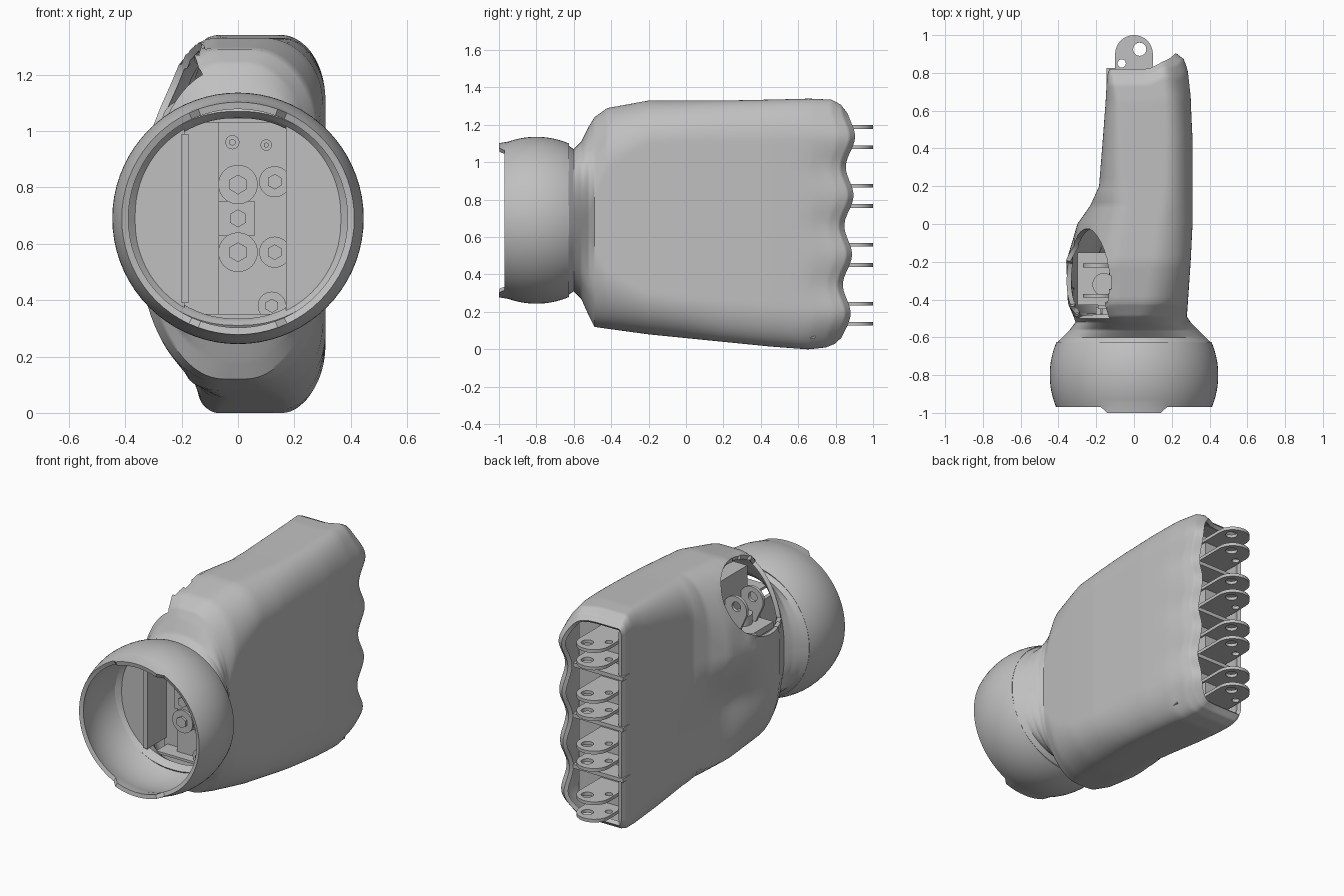
import bpy, bmesh, math
from mathutils import Vector, Matrix

cube = bpy.data.objects.get("Cube")
if cube:
    bpy.data.objects.remove(cube, do_unlink=True)

grey = bpy.data.materials.new("shell grey")
grey.use_nodes = True
tone = (0.527, 0.527, 0.527, 1)
grey.diffuse_color = tone
grey.node_tree.nodes["Principled BSDF"].inputs["Base Color"].default_value = tone

MID = 0.69       # height of the wrist axis
PITCH = 0.315    # finger spacing
FIRST = 0.19     # height of the lowest finger
parts = []


def smooth(t):
    t = min(max(t, 0), 1)
    return t * t * (3 - 2 * t)


def link(name, mesh):
    mesh.materials.clear()
    mesh.materials.append(grey)
    ob = bpy.data.objects.new(name, mesh)
    bpy.context.collection.objects.link(ob)
    parts.append(ob)
    return ob


def add(name, bm):
    mesh = bpy.data.meshes.new(name)
    bm.to_mesh(mesh)
    bm.free()
    return link(name, mesh)


def loft(rings):
    bm = bmesh.new()
    rows = [[bm.verts.new(p) for p in ring] for ring in rings]
    n = len(rows[0])
    for a, b in zip(rows, rows[1:]):
        for j in range(n):
            k = (j + 1) % n
            bm.faces.new((a[j], b[j], b[k], a[k]))
    return bm


def circle(y, r, n=72):
    return [(r * math.cos(math.tau * i / n), y,
             MID + r * math.sin(math.tau * i / n)) for i in range(n)]


def box(name, lo, hi):
    lo, hi = Vector(lo), Vector(hi)
    bm = bmesh.new()
    bmesh.ops.create_cube(bm, size=1, matrix=Matrix.Translation((lo + hi) / 2)
                          @ Matrix.Diagonal((*(hi - lo), 1)))
    return add(name, bm)


def cylinder(name, centre, axis, r, depth, sides=32):
    bm = bmesh.new()
    turn = Vector(axis).to_track_quat("Z", "Y").to_matrix().to_4x4()
    bmesh.ops.create_cone(bm, cap_ends=True, segments=sides, radius1=r, radius2=r,
                          depth=depth, matrix=Matrix.Translation(centre) @ turn)
    return add(name, bm)


def thicken(ob, amount):
    mod = ob.modifiers.new("wall", "SOLIDIFY")
    mod.thickness = amount
    mod.offset = -1
    graph = bpy.context.evaluated_depsgraph_get()
    mesh = bpy.data.meshes.new_from_object(ob.evaluated_get(graph))
    ob.modifiers.clear()
    ob.data = mesh


def lug(name, matrix, holes, reach=0.28, r=0.1, thick=0.02):
    """Flat hinge plate with a round tip at the origin and drilled holes."""
    arc = [(r * math.cos(math.pi * i / 16), r * math.sin(math.pi * i / 16)) for i in range(17)]
    loops = [arc + [(-r, -reach), (r, -reach)]]
    for hx, hy, hr in holes:
        loops.append([(hx + hr * math.cos(math.tau * i / 16),
                       hy + hr * math.sin(math.tau * i / 16)) for i in range(16)])
    curve = bpy.data.curves.new(name, "CURVE")
    curve.dimensions = "2D"
    curve.fill_mode = "BOTH"
    curve.extrude = thick / 2
    for pts in loops:
        spline = curve.splines.new("POLY")
        spline.points.add(len(pts) - 1)
        for p, (px, py) in zip(spline.points, pts):
            p.co = (px, py, 0, 1)
        spline.use_cyclic_u = True
    tmp = bpy.data.objects.new(name + " outline", curve)
    bpy.context.collection.objects.link(tmp)
    graph = bpy.context.evaluated_depsgraph_get()
    mesh = bpy.data.meshes.new_from_object(tmp.evaluated_get(graph))
    bpy.data.objects.remove(tmp, do_unlink=True)
    link(name, mesh).matrix_world = matrix


# Palm shell: rounded sections (y, x min, x max, z min, z max, palm rounding, back rounding)
SECTIONS = [
    (-.63, -.41, .41, .29, 1.09, .96, .96), (-.6, -.38, .38, .31, 1.07, .96, .96),
    (-.56, -.34, .34, .27, 1.11, .96, .96), (-.52, -.31, .3, .18, 1.19, .94, .92),
    (-.49, -.32, .28, .12, 1.24, .9, .85), (-.42, -.35, .285, .11, 1.29, .88, .75),
    (-.2, -.36, .3, .08, 1.33, .88, .64), (0, -.3, .31, .06, 1.33, .85, .62),
    (.1, -.23, .31, .05, 1.33, .75, .62), (.2, -.185, .31, .04, 1.33, .6, .62),
    (.45, -.165, .31, .015, 1.335, .45, .62), (.65, -.15, .3, 0, 1.34, .35, .62),
    (.74, -.145, .285, .01, 1.335, .25, .62), (.79, -.14, .265, .03, 1.31, .18, .6),
    (.82, -.13, .225, .06, 1.28, .12, .55)]


def palm_ring(y, x0, x1, z0, z1, palm, back):
    w, h = (x1 - x0) / 2, (z1 - z0) / 2
    corners = []
    for q, (sx, sz) in enumerate(((1, 1), (-1, 1), (-1, -1), (1, -1))):
        f = back if sx > 0 else palm
        rx, rz = w * f, h * f * (.55 + .45 * smooth((f - .6) / .36))
        cx, cz = x0 + w + sx * (w - rx), z0 + h + sz * (h - rz)
        corners.append([(cx + rx * math.cos((q + i / 20) * math.pi / 2),
                         cz + rz * math.sin((q + i / 20) * math.pi / 2)) for i in range(21)])
    pts = []
    for q in range(4):
        a, b = corners[q][-1], corners[(q + 1) % 4][0]
        m = 36 if q % 2 else 6
        pts += corners[q] + [(a[0] + (b[0] - a[0]) * i / m, a[1] + (b[1] - a[1]) * i / m)
                             for i in range(1, m)]
    ring = []
    for x, z in pts:
        # the thumb swelling fades sooner on the lower half
        if x < -.17 and y > -.42:
            x = -.17 + (x + .17) * (1 - smooth((.85 - z) / .4) * smooth((y + .42) / .4))
        # knuckle scallops along the back edge, a little shorter towards the bottom
        bump = .5 - .5 * math.cos(math.tau * (z - FIRST + PITCH / 2) / PITCH)
        k = smooth((y - .55) / .25) * smooth((x - .06) / .13)
        ring.append((x - .012 * k * (1 - bump), y + k * (.01 + .025 * z + .045 * bump), z))
    return ring


STEPS = 6
rings = [palm_ring(*(u + (v - u) * i / STEPS for u, v in zip(a, b)))
         for a, b in zip(SECTIONS, SECTIONS[1:]) for i in range(STEPS)]
bm = loft(rings + [palm_ring(*SECTIONS[-1])])

# Round thumb opening: remove the faces inside it and draw the rim onto a circle
axis = Vector((-.65, .4, .62)).normalized()
hole = Vector((-.27, -.28, 1.12))
HOLE_R = 0.235


def radial(p):
    d = p - hole
    return d - axis * d.dot(axis)


inside = [f for f in bm.faces if radial(f.calc_center_median()).length < HOLE_R
          and (f.calc_center_median() - hole).dot(axis) > -.2
          and f.calc_center_median().y > -.5]
bmesh.ops.delete(bm, geom=inside, context="FACES")
for v in bm.verts:
    if v.is_boundary and -.48 < v.co.y < .3:
        out = radial(v.co)
        v.co += out.normalized() * (HOLE_R - out.length)
thicken(add("palm_shell", bm), 0.025)

# Wrist ball: open spherical collar with a tab at top and bottom of the rim
rings = []
for i in range(17):
    y = -.97 + .345 * i / 16
    rings.append(circle(y, math.sqrt(.446 ** 2 - (y + .8) ** 2)))
rings[0] = [(x, -1 if abs(x) < .17 else y, z) for x, y, z in rings[0]]
thicken(add("wrist_collar", loft(rings)), 0.025)

# Flat wrist floor in two segments, either side of a rectangular recess
for name, side, edge in (("wrist_floor_left", 1, .17), ("wrist_floor_right", -1, -.19)):
    bm = bmesh.new()
    bm.faces.new([bm.verts.new(p) for p in circle(-.62, .378)])
    bmesh.ops.bisect_plane(bm, geom=bm.verts[:] + bm.edges[:] + bm.faces[:],
                           plane_co=(edge, 0, 0), plane_no=(side, 0, 0), clear_inner=True)
    thicken(add(name, bm), 0.015)
box("recess_back", (-.19, -.45, .32), (.18, -.43, 1.06))
box("recess_wall_left", (.17, -.62, .38), (.18, -.44, 1.0))
box("recess_wall_right", (-.2, -.64, .39), (-.175, -.44, .99))
box("recess_top", (-.17, -.56, 1.03), (.17, -.44, 1.045))
box("recess_bottom", (-.17, -.56, .335), (.17, -.44, .35))

# Mounting plate with bosses and bolts
box("mount_plate", (-.07, -.5, .35), (.17, -.45, 1.03))
box("mount_bridge", (-.07, -.53, .63), (.06, -.5, .75))
for i, (x, z, r) in enumerate(((0, .81, .07), (0, .57, .07), (.13, .82, .055), (.13, .57, .055),
                               (.12, .38, .05), (-.02, .96, .025), (.1, .95, .02))):
    cylinder(f"mount_boss_{i}", (x, -.52, z), (0, 1, 0), r, .05)
    cylinder(f"mount_bolt_{i}", (x, -.54, z), (0, 1, 0), r * .5, .04, 6)
cylinder("centre_bolt", (0, -.535, MID), (0, 1, 0), .032, .03, 6)

# Thumb mechanism inside the opening
box("thumb_block", (-.12, -.43, .8), (.15, -.12, 1.2))
box("thumb_floor", (-.3, -.43, .86), (-.1, -.15, .9))
for i, y in enumerate((-.38, -.22)):
    turn = Matrix.Rotation(math.radians(90), 4, "X") @ Matrix.Rotation(math.radians(25), 4, "Z")
    lug(f"thumb_lug_{i}", Matrix.Translation((-.19, y, 1.03)) @ turn, [(0, .02, .03)], .16, .08)
cylinder("thumb_pivot", (-.16, -.32, .92), (0, 0, 1), .06, .08)

# Finger end: closing wall, dividers and hinge lugs
box("finger_wall", (-.125, .66, .06), (.25, .69, 1.27))
for i in range(3):
    z = FIRST + PITCH * (i + .5)
    box(f"finger_divider_{i}", (-.145, .68, z - .012), (.2, .825, z + .012))
for i in range(4):
    z = FIRST + PITCH * i
    box(f"finger_mount_{i}", (-.09, .68, z - .045), (.09, .76, z + .045))
    for side, word in ((-1, "low"), (1, "high")):
        lug(f"finger_lug_{i}_{word}", Matrix.Translation((0, .9, z + side * .054)),
            [(.03, .025, .035), (-.065, -.05, .022)])

# Smooth shading with crisp edges
bpy.ops.object.select_all(action="DESELECT")
for ob in parts:
    ob.select_set(True)
    bpy.context.view_layer.objects.active = ob
bpy.ops.object.shade_smooth_by_angle(angle=math.radians(35))
